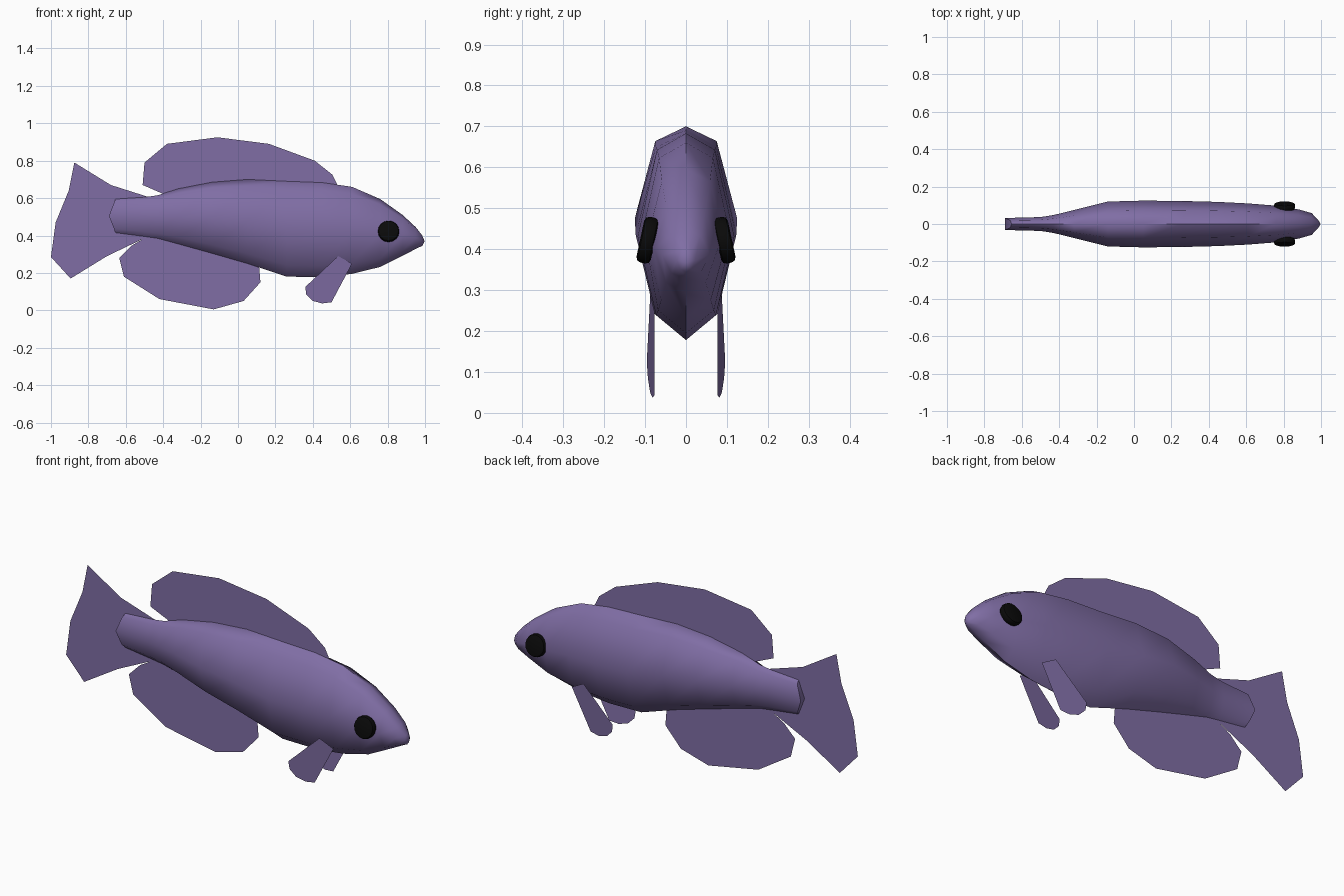
import bpy, bmesh, math
from mathutils import Matrix

if "Cube" in bpy.data.objects:
    bpy.data.objects.remove(bpy.data.objects["Cube"])


def material(name, rgb):
    m = bpy.data.materials.new(name)
    m.diffuse_color = (*rgb, 1)
    m.use_nodes = True
    m.node_tree.nodes["Principled BSDF"].inputs["Base Color"].default_value = m.diffuse_color
    return m


PURPLE = material("purple", (0.215, 0.155, 0.375))
BLACK = material("black", (0.003, 0.003, 0.003))


def add_object(name, bm, mat):
    me = bpy.data.meshes.new(name)
    bm.to_mesh(me)
    bm.free()
    me.materials.append(mat)
    ob = bpy.data.objects.new(name, me)
    bpy.context.collection.objects.link(ob)
    return ob


def smooth(ob, degrees):
    bpy.ops.object.select_all(action='DESELECT')
    ob.select_set(True)
    bpy.context.view_layer.objects.active = ob
    bpy.ops.object.shade_smooth_by_angle(angle=math.radians(degrees))


# Body: eight-sided rings of (x, top, bottom, half width), tail to snout
RINGS = [
    (-0.655, 0.595, 0.415, 0.032), (-0.50, 0.605, 0.395, 0.037),
    (-0.43, 0.615, 0.385, 0.048), (-0.32, 0.650, 0.355, 0.075),
    (-0.14, 0.685, 0.305, 0.120), (0.05, 0.700, 0.250, 0.125),
    (0.26, 0.690, 0.180, 0.123), (0.45, 0.683, 0.178, 0.118),
    (0.61, 0.660, 0.195, 0.110), (0.76, 0.595, 0.232, 0.098),
    (0.88, 0.510, 0.292, 0.078), (0.95, 0.445, 0.328, 0.058),
    (0.985, 0.400, 0.345, 0.022),
]
# Section as (side fraction, height fraction)
SECTION = [(0, 1), (0.6, 0.92), (1, 0.5), (0.62, 0.12),
           (0, 0), (-0.62, 0.12), (-1, 0.5), (-0.6, 0.92)]

bm = bmesh.new()
loops = []
for i, (x, top, bottom, w) in enumerate(RINGS):
    bulge = 0.035 if i == 0 else 0
    loops.append([bm.verts.new((x - bulge * (1 - abs(2 * t - 1)), s * w,
                                bottom + t * (top - bottom)))
                  for s, t in SECTION])
for a, b in zip(loops, loops[1:]):
    for j in range(8):
        k = (j + 1) % 8
        bm.faces.new((a[j], a[k], b[k], b[j]))
tail_end = bm.verts.new((-0.69, 0, 0.505))
snout = bm.verts.new((0.998, 0, 0.368))
for j in range(8):
    k = (j + 1) % 8
    bm.faces.new((loops[0][k], loops[0][j], tail_end))
    bm.faces.new((loops[-1][j], loops[-1][k], snout))
bmesh.ops.recalc_face_normals(bm, faces=bm.faces)
smooth(add_object("body", bm, PURPLE), 50)


# Flat fins, drawn as (x, z) outlines; depth gives y for each point
def fin(name, outline, depth=lambda x, z: 0):
    bm = bmesh.new()
    bm.faces.new([bm.verts.new((x, depth(x, z), z)) for x, z in outline])
    bmesh.ops.triangulate(bm, faces=bm.faces)
    return add_object(name, bm, PURPLE)


fin("dorsal_fin", [(-0.51, 0.67), (-0.50, 0.79), (-0.38, 0.89), (-0.11, 0.925),
                   (0.165, 0.89), (0.41, 0.80), (0.505, 0.725), (0.54, 0.655),
                   (0.05, 0.64), (-0.36, 0.605)])
fin("anal_fin", [(-0.46, 0.41), (-0.57, 0.345), (-0.635, 0.28), (-0.61, 0.18),
                 (-0.42, 0.06), (-0.13, 0.005), (0.03, 0.05), (0.12, 0.15),
                 (0.11, 0.27), (-0.15, 0.34)])
fin("tail_fin", [(-0.46, 0.60), (-0.68, 0.67), (-0.875, 0.79), (-0.905, 0.64),
                 (-0.975, 0.47), (-1.0, 0.285), (-0.895, 0.17), (-0.70, 0.29),
                 (-0.47, 0.40)])

# Pectoral fins and eyes on both sides
PECTORAL = [(0.535, 0.29), (0.36, 0.125), (0.365, 0.085), (0.40, 0.05),
            (0.45, 0.037), (0.50, 0.043), (0.61, 0.25)]


def spread(x, z):
    # Fin flares outward away from its straight leading edge
    return 0.077 + 0.115 * max(0, 0.876 * (0.50 - x) + 0.482 * (z - 0.04))


for side, label in ((-1, "right"), (1, "left")):
    fin("pectoral_fin_" + label, PECTORAL, lambda x, z: side * spread(x, z))
    bm = bmesh.new()
    place = (Matrix.Translation((0.805, side * 0.094, 0.422))
             @ Matrix.Rotation(side * math.radians(12), 4, 'X')
             @ Matrix.Rotation(math.pi / 2, 4, 'X'))
    bmesh.ops.create_cone(bm, cap_ends=True, segments=16, radius1=0.057,
                          radius2=0.057, depth=0.036, matrix=place)
    rims = [e for e in bm.edges if any(len(f.verts) > 4 for f in e.link_faces)]
    bmesh.ops.bevel(bm, geom=rims, offset=0.012, segments=2, profile=0.5,
                    affect='EDGES')
    smooth(add_object("eye_" + label, bm, BLACK), 40)
